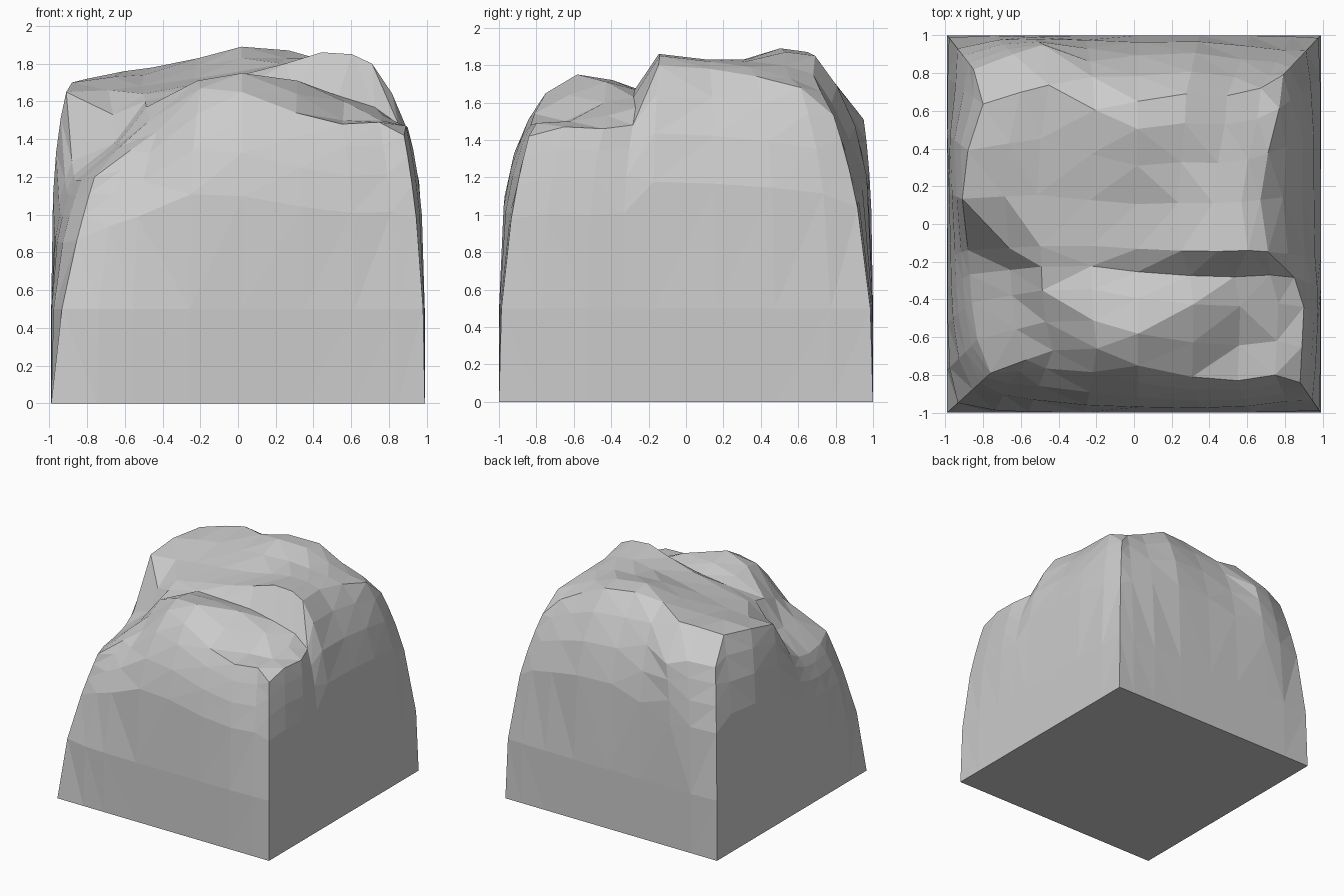
import bpy, bmesh, math

if "Cube" in bpy.data.objects:
    bpy.data.objects.remove(bpy.data.objects["Cube"])

# Nominal column / row positions of the crown, and its heights (front row first)
XS = [-.85, -.64, -.48, -.22, .02, .28, .50, .68, .80]
YS = [-.80, -.62, -.42, -.27, -.14, .13, .38, .62, .80]
HEIGHTS = [
    [1.20, 1.34, 1.44, 1.67, 1.65, 1.54, 1.48, 1.49, 1.42],
    [1.18, 1.36, 1.50, 1.71, 1.75, 1.64, 1.50, 1.50, 1.47],
    [1.18, 1.36, 1.57, 1.69, 1.72, 1.71, 1.60, 1.53, 1.46],
    [1.21, 1.38, 1.60, 1.66, 1.67, 1.67, 1.63, 1.57, 1.48],
    [1.28, 1.53, 1.64, 1.69, 1.74, 1.80, 1.86, 1.85, 1.80],
    [1.65, 1.66, 1.68, 1.72, 1.76, 1.80, 1.83, 1.82, 1.78],
    [1.70, 1.73, 1.74, 1.78, 1.83, 1.83, 1.82, 1.79, 1.74],
    [1.72, 1.76, 1.78, 1.83, 1.89, 1.87, 1.80, 1.73, 1.68],
    [1.53, 1.56, 1.51, 1.72, 1.87, 1.85, 1.75, 1.66, 1.53]]
# Where the crown breaks over into the walls
LEFT = [-.76, -.83, -.86, -.87, -.88, -.91, -.88, -.80, -.85]
RIGHT = [.88, .89, .90, .85, .71, .67, .71, .77, .79]
FRONT = [-.79, -.72, -.67, -.66, -.75, -.81, -.83, -.80, -.84]
BACK = [.82, .90, .95, .78, .65, .69, .68, .72, .79]
N = len(XS)
HX, HY = .99, 1.0


def remap(values, k, lo, hi):
    """Stretch each half of a row so that its ends land on lo and hi."""
    v = values[k]
    return v / values[0] * lo if v < 0 else v / values[-1] * hi


bm = bmesh.new()

# Crown: warped height grid
grid = [[bm.verts.new((remap(XS, i, LEFT[j], RIGHT[j]),
                       remap(YS, j, FRONT[i], BACK[i]),
                       HEIGHTS[j][i])) for i in range(N)] for j in range(N)]
for j in range(N - 1):
    for i in range(N - 1):
        bm.faces.new((grid[j][i], grid[j][i + 1], grid[j + 1][i + 1], grid[j + 1][i]))

# Walls: rings that bulge out from the crown rim to a square base
loop = ([(i, 0) for i in range(N - 1)] + [(N - 1, j) for j in range(N - 1)] +
        [(i, N - 1) for i in range(N - 1, 0, -1)] + [(0, j) for j in range(N - 1, 0, -1)])


def wall_point(i, j, z):
    rim = grid[j][i].co
    bx, by = remap(XS, i, -HX, HX), remap(YS, j, -HY, HY)
    corner = max(0, 1 - math.hypot(HX - abs(bx), HY - abs(by)) / .6)
    soft = 3.6 if bx < 0 and by < 0 else 2.8
    t = z / rim.z
    w = t ** (5.2 - soft * corner)
    return (bx + (rim.x - bx) * w, by + (rim.y - by) * w, z)


upper = [grid[j][i] for i, j in loop]
for t in (.88, .72, .52, 0, -1):
    lower = []
    for i, j in loop:
        # the lowest ring is level, the ones above follow the rim
        z = 0 if t < 0 else .5 + (grid[j][i].co.z - .5) * t
        lower.append(bm.verts.new(wall_point(i, j, z)))
    for k in range(len(loop)):
        n = (k + 1) % len(loop)
        bm.faces.new((lower[k], lower[n], upper[n], upper[k]))
    upper = lower

# Flat underside
bm.faces.new(upper[::-1])

# Facets
bmesh.ops.triangulate(bm, faces=[f for f in bm.faces if len(f.verts) == 4],
                      quad_method='SHORT_EDGE')
bmesh.ops.recalc_face_normals(bm, faces=bm.faces)

mesh = bpy.data.meshes.new("rock_block")
bm.to_mesh(mesh)
bm.free()
rock = bpy.data.objects.new("rock_block", mesh)
bpy.context.collection.objects.link(rock)
